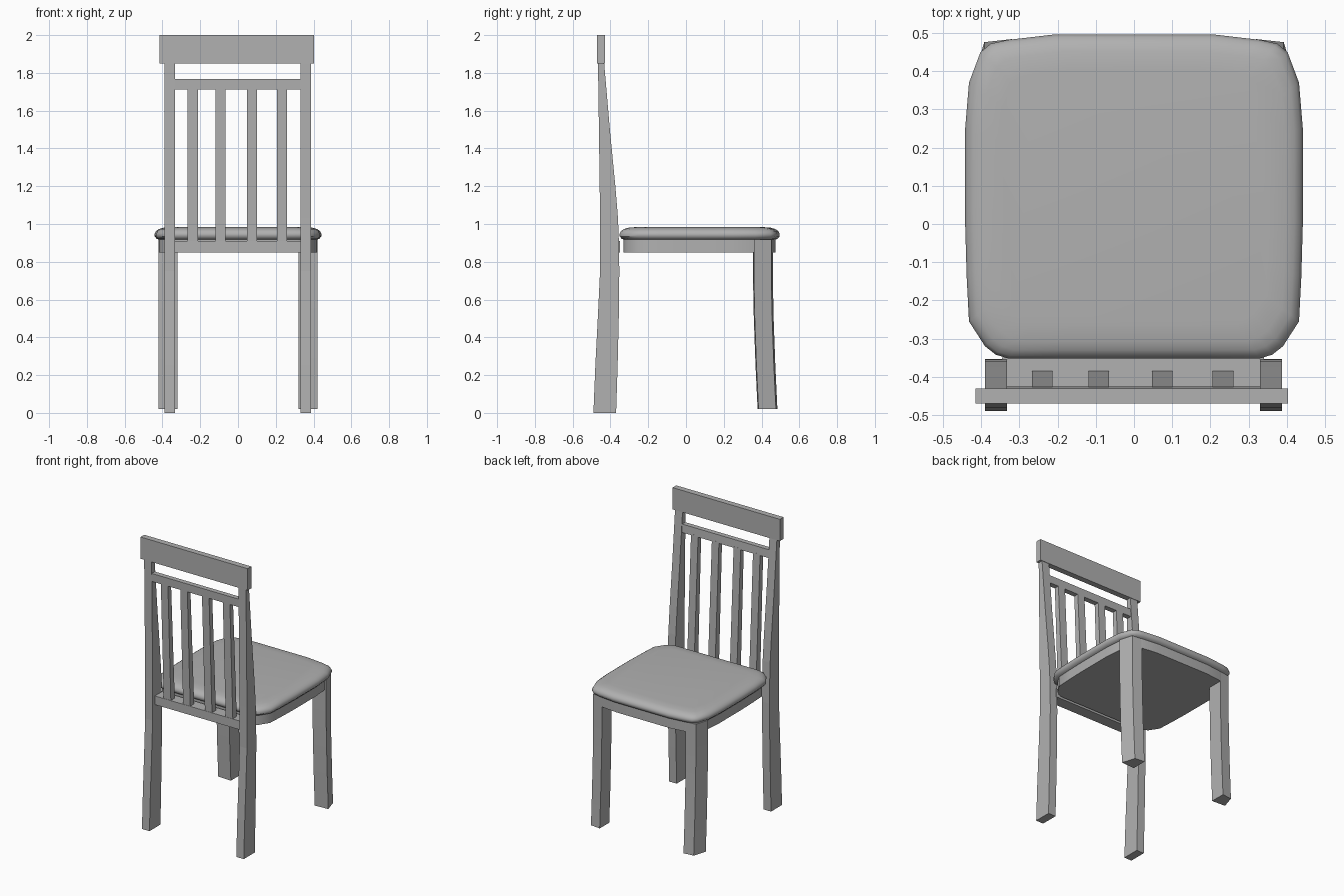
import bpy, bmesh

if "Cube" in bpy.data.objects:
    bpy.data.objects.remove(bpy.data.objects["Cube"])

# Mid-dark grey shared by every part
grey = bpy.data.materials.new("dark_grey")
grey.diffuse_color = (0.44, 0.44, 0.44, 1)
grey.use_nodes = True
grey.node_tree.nodes["Principled BSDF"].inputs["Base Color"].default_value = grey.diffuse_color

def loft(name, rings, smooth=False):
    """Skin a stack of equal-length point rings and cap both ends."""
    bm = bmesh.new()
    rows = [[bm.verts.new(p) for p in r] for r in rings]
    n = len(rows[0])
    for a, b in zip(rows, rows[1:]):
        for i in range(n):
            j = (i + 1) % n
            bm.faces.new((a[i], a[j], b[j], b[i]))
    bm.faces.new(rows[0][::-1])
    bm.faces.new(rows[-1])
    bmesh.ops.recalc_face_normals(bm, faces=bm.faces)
    me = bpy.data.meshes.new(name)
    bm.to_mesh(me)
    bm.free()
    me.materials.append(grey)
    ob = bpy.data.objects.new(name, me)
    bpy.context.collection.objects.link(ob)
    if smooth:
        bpy.context.view_layer.objects.active = ob
        ob.select_set(True)
        bpy.ops.object.shade_smooth_by_angle(angle=0.7)
        ob.select_set(False)
    return ob

def bar(name, x0, x1, sections):
    """Upright or rail; sections are (z, y_back, y_front)."""
    return loft(name, [[(x0, a, z), (x1, a, z), (x1, b, z), (x0, b, z)]
                       for z, a, b in sections])

# Half outline of the seat, from rear to front, mirrored to a full loop
half = [(0.20, -0.352), (0.33, -0.352), (0.362, -0.342), (0.39, -0.32),
        (0.432, -0.255), (0.438, -0.14), (0.442, 0.0), (0.442, 0.25), (0.432, 0.37),
        (0.402, 0.45), (0.375, 0.472), (0.33, 0.482), (0.21, 0.496)]
outline = half + [(-x, y) for x, y in reversed(half)]
CY = 0.0725

def seat_ring(z, inset):
    sx, sy = 1 - inset / 0.44, 1 - inset / 0.4225
    return [(x * sx, CY + (y - CY) * sy, z) for x, y in outline]

# Padded seat and the board beneath it
loft("seat_cushion", [seat_ring(z, d) for z, d in (
    (0.915, 0.03), (0.921, 0.012), (0.934, 0.001), (0.948, 0.0), (0.962, 0.007),
    (0.973, 0.022), (0.980, 0.045), (0.984, 0.09))], smooth=True)
loft("seat_frame", [seat_ring(z, 0.021) for z in (0.85, 0.917)], smooth=True)

# Back posts and front legs, both sides
post = [(0, -0.49, -0.37), (0.25, -0.48, -0.362), (0.5, -0.467, -0.356),
        (0.75, -0.455, -0.353), (0.9, -0.455, -0.355), (1.03, -0.455, -0.36),
        (1.2, -0.457, -0.374), (1.5, -0.461, -0.403), (1.86, -0.466, -0.434)]
leg = [(0.32, 0.355), (0.42, 0.36), (0.392, 0.452), (0.32, 0.46)]
for side, s in (("left", -1), ("right", 1)):
    bar("back_post_" + side, s * 0.36 - 0.03, s * 0.36 + 0.027, post)
    loft("front_leg_" + side, [[(s * x, y + dy, z) for x, y in leg]
         for z, dy in ((0.02, 0.024), (0.25, 0.013), (0.5, 0.004), (0.7, 0), (0.917, 0))],
         smooth=True)

# Rails of the backrest
bar("top_rail", -0.415, 0.403, [(1.85, -0.47, -0.43), (2.0, -0.47, -0.43)])
bar("cross_rail", -0.345, 0.34, [(1.712, -0.462, -0.426), (1.768, -0.464, -0.43)])
bar("lower_rail", -0.345, 0.34, [(0.85, -0.43, -0.35), (0.91, -0.43, -0.35)])

# Vertical slats
for i, x in enumerate((-0.24, -0.092, 0.074, 0.233)):
    bar(f"slat_{i + 1}", x - 0.027, x + 0.027,
        [(0.905, -0.428, -0.385), (1.72, -0.46, -0.426)])
